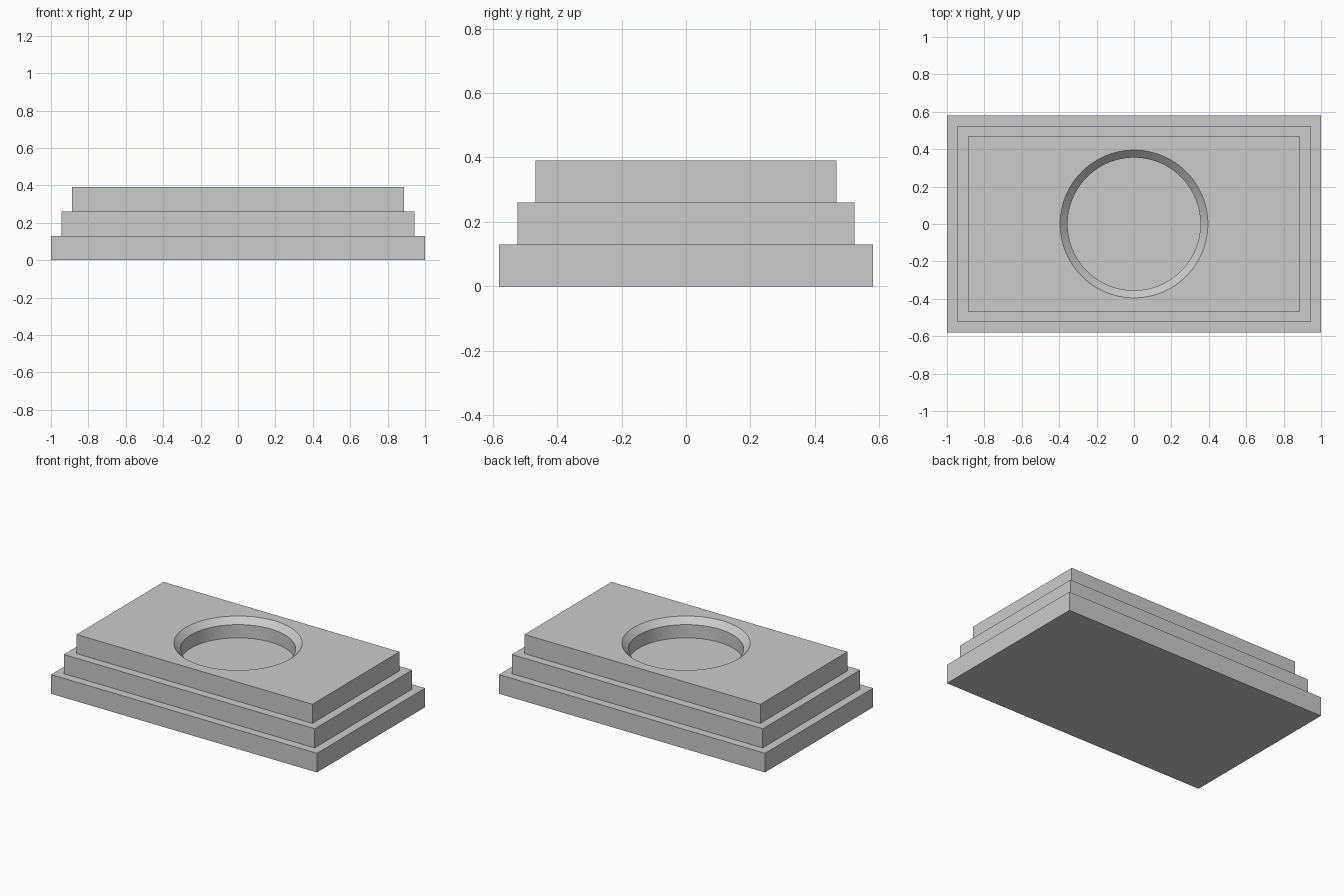
import bpy
import bmesh
from mathutils import Matrix

if "Cube" in bpy.data.objects:
    bpy.data.objects.remove(bpy.data.objects["Cube"], do_unlink=True)

# One plain grey for the whole model
GREY = (0.6, 0.6, 0.6, 1.0)
grey = bpy.data.materials.new("plain_grey")
grey.diffuse_color = GREY
grey.use_nodes = True
grey.node_tree.nodes["Principled BSDF"].inputs["Base Color"].default_value = GREY

STEP = 0.13      # height of each tier
INSET = 0.0565   # how far each tier steps in
HOLE = 0.355     # radius of the round recess
CHAMFER = 0.04   # sloped rim of the recess
SIDES = 96


def add_object(name, bm):
    mesh = bpy.data.meshes.new(name)
    bm.normal_update()
    bm.to_mesh(mesh)
    bm.free()
    mesh.materials.append(grey)
    obj = bpy.data.objects.new(name, mesh)
    bpy.context.collection.objects.link(obj)
    return obj


def tier(name, level):
    """Rectangular slab, stepped in by its level."""
    bm = bmesh.new()
    size = (2 - 2 * INSET * level, 1.16 - 2 * INSET * level, STEP)
    bmesh.ops.create_cube(bm, size=1)
    bmesh.ops.scale(bm, vec=size, verts=bm.verts)
    bmesh.ops.translate(bm, vec=(0, 0, STEP * (level + 0.5)), verts=bm.verts)
    return add_object(name, bm)


def recess_cutter(top):
    """Straight cylinder that flares out at the rim, carried past both faces."""
    bm = bmesh.new()
    over = 0.05
    rings = [(HOLE, top - STEP - over), (HOLE, top - CHAMFER),
             (HOLE + CHAMFER + over, top + over)]
    loops = []
    for radius, z in rings:
        ring = bmesh.ops.create_circle(bm, segments=SIDES, radius=radius,
                                       matrix=Matrix.Translation((0, 0, z)))
        loops.append(ring["verts"])
    for low, high in zip(loops, loops[1:]):
        for i in range(SIDES):
            j = (i + 1) % SIDES
            bm.faces.new((low[i], low[j], high[j], high[i]))
    bm.faces.new(loops[0])
    bm.faces.new(loops[-1])
    bmesh.ops.recalc_face_normals(bm, faces=bm.faces)
    return add_object("recess_cutter", bm)


# Three stacked tiers
tier("base_tier", 0)
tier("middle_tier", 1)
top_tier = tier("top_tier", 2)

# Round chamfered recess through the top tier
cutter = recess_cutter(STEP * 3)
cutter.hide_render = True
cut = top_tier.modifiers.new("round_recess", "BOOLEAN")
cut.operation = "DIFFERENCE"
cut.solver = "EXACT"
cut.object = cutter
bpy.ops.object.select_all(action="DESELECT")
top_tier.select_set(True)
bpy.context.view_layer.objects.active = top_tier
bpy.ops.object.modifier_apply(modifier=cut.name)
bpy.data.objects.remove(cutter, do_unlink=True)
bpy.ops.object.shade_smooth_by_angle(angle=0.5)
